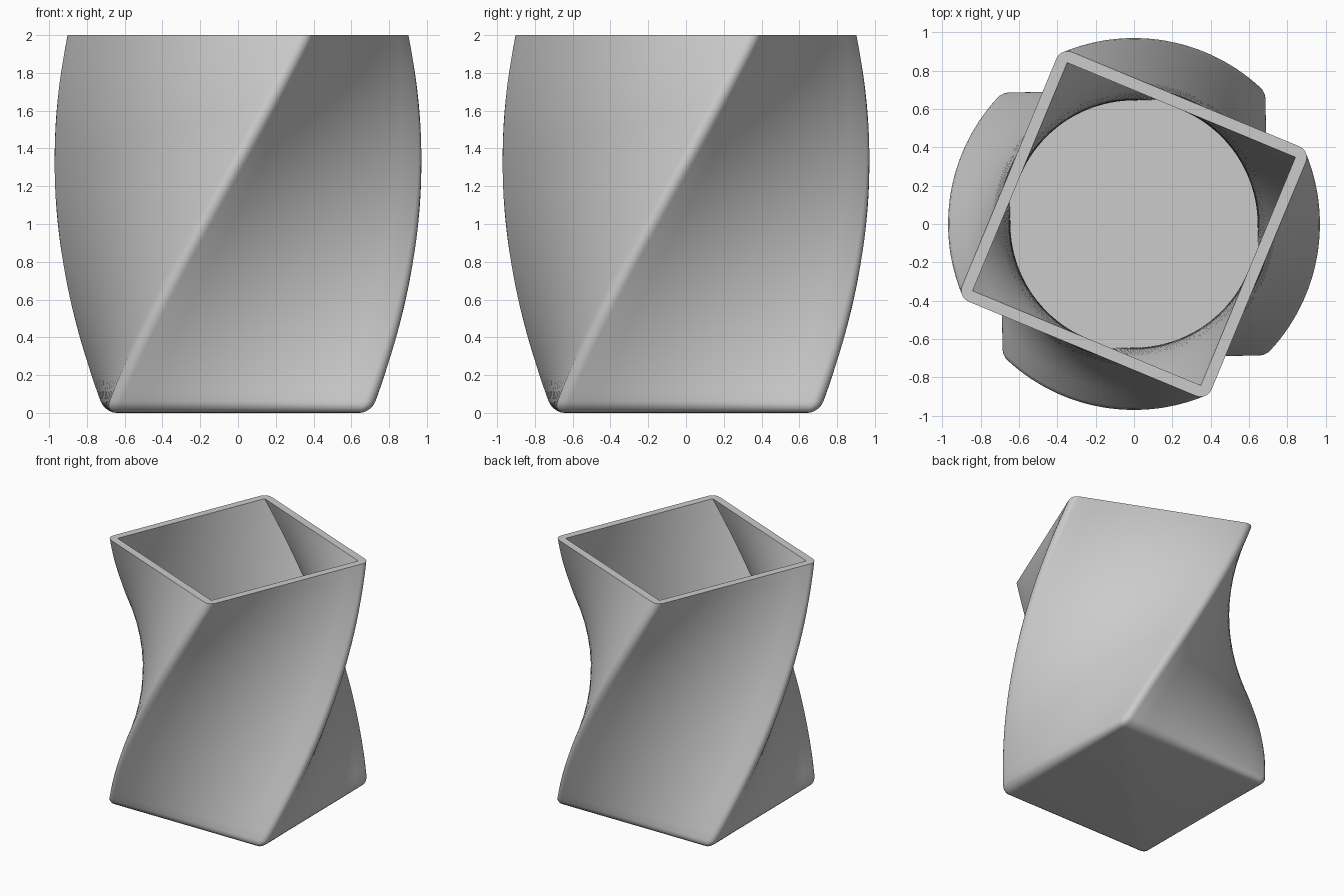
import bpy, bmesh
from math import sin, cos, pi, radians

cube = bpy.data.objects.get("Cube")
if cube:
    bpy.data.objects.remove(cube, do_unlink=True)

HEIGHT, HALF, WALL, ROUND = 2.0, 0.705, 0.06, 0.062
TWIST = radians(67.5)
LEVELS, SIDE_CUTS, CORNER_CUTS = 32, 10, 5

grey = bpy.data.materials.new("plain grey")
grey.use_nodes = True
colour = (0.6, 0.6, 0.6, 1)
grey.diffuse_color = colour
grey.node_tree.nodes["Principled BSDF"].inputs["Base Color"].default_value = colour


def square_outline(half, radius):
    """Square with rounded corners and evenly cut sides."""
    quarter = []
    c = half - radius
    for i in range(CORNER_CUTS + 1):
        a = pi / 2 * i / CORNER_CUTS
        quarter.append((c + radius * cos(a), c + radius * sin(a)))
    for i in range(1, SIDE_CUTS):
        quarter.append((c - 2 * c * i / SIDE_CUTS, half))
    points = []
    for _ in range(4):
        points += quarter
        quarter = [(-y, x) for x, y in quarter]
    return points


def add_ring(bm, half, radius, z):
    """Outline placed at height z and turned by the twist there."""
    a = TWIST * z / HEIGHT
    return [bm.verts.new((x * cos(a) - y * sin(a), x * sin(a) + y * cos(a), z))
            for x, y in square_outline(half, radius)]


def bridge(bm, low, high):
    n = len(low)
    for i in range(n):
        j = (i + 1) % n
        bm.faces.new((low[i], low[j], high[j], high[i]))


bm = bmesh.new()
rings = []
# Rounded bottom edge
for i in range(CORNER_CUTS):
    a = pi / 2 * i / CORNER_CUTS
    inset = ROUND * (1 - sin(a))
    rings.append(add_ring(bm, HALF - inset, max(ROUND - inset, 0.001),
                          ROUND * (1 - cos(a))))
# Twisted outer wall
for i in range(LEVELS + 1):
    z = ROUND + (HEIGHT - ROUND) * i / LEVELS
    rings.append(add_ring(bm, HALF, ROUND, z))
# Flat rim and twisted inner wall with crisp corners
for i in range(LEVELS + 1):
    z = HEIGHT - (HEIGHT - WALL) * i / LEVELS
    rings.append(add_ring(bm, HALF - WALL, 0.002, z))
for low, high in zip(rings, rings[1:]):
    bridge(bm, low, high)
# Underside and inner floor
bm.faces.new(rings[0][::-1])
bm.faces.new(rings[-1])
bmesh.ops.recalc_face_normals(bm, faces=bm.faces)

mesh = bpy.data.meshes.new("twisted_vase")
bm.to_mesh(mesh)
bm.free()
mesh.materials.append(grey)
vase = bpy.data.objects.new("twisted_vase", mesh)
bpy.context.collection.objects.link(vase)
bpy.ops.object.select_all(action="DESELECT")
vase.select_set(True)
bpy.context.view_layer.objects.active = vase
bpy.ops.object.shade_smooth_by_angle(angle=radians(30))
